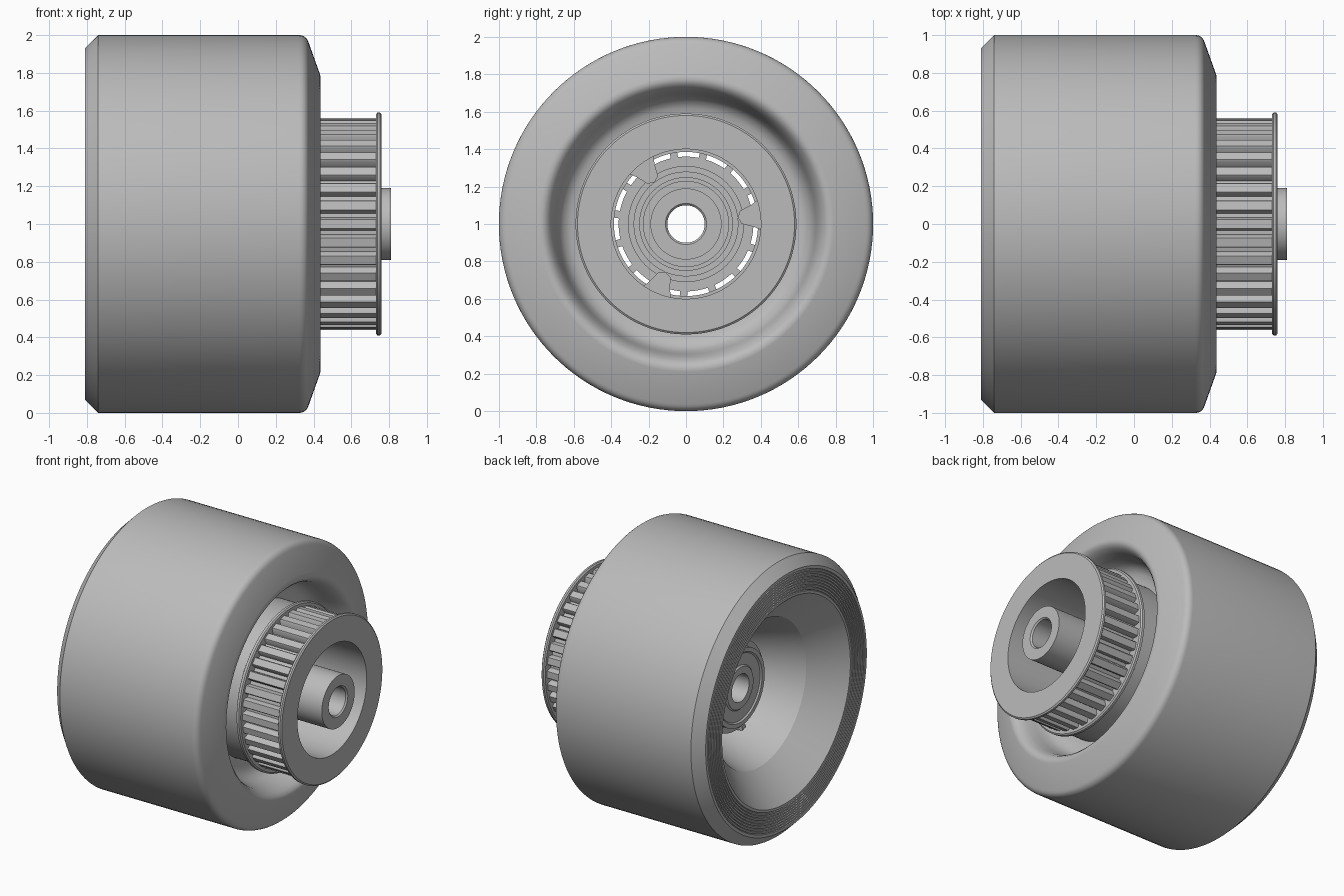
import bpy, bmesh, math
from math import cos, sin, pi, radians
from mathutils import Matrix, Vector

cube = bpy.data.objects.get("Cube")
if cube:
    bpy.data.objects.remove(cube, do_unlink=True)

GREY = (0.5, 0.5, 0.5, 1)
grey = bpy.data.materials.new("neutral grey")
grey.use_nodes = True
grey.diffuse_color = GREY
grey.node_tree.nodes["Principled BSDF"].inputs["Base Color"].default_value = GREY


def finish(bm, name, smooth=30):
    bmesh.ops.recalc_face_normals(bm, faces=bm.faces)
    mesh = bpy.data.meshes.new(name)
    bm.to_mesh(mesh)
    bm.free()
    mesh.materials.append(grey)
    obj = bpy.data.objects.new(name, mesh)
    obj.location.z = 1
    bpy.context.collection.objects.link(obj)
    bpy.ops.object.select_all(action='DESELECT')
    obj.select_set(True)
    bpy.context.view_layer.objects.active = obj
    bpy.ops.object.shade_smooth_by_angle(angle=radians(smooth))
    return obj


def lathe(name, profile, segments=128):
    """Turn a closed (x, radius) profile around the x axis."""
    bm = bmesh.new()
    rings = [[bm.verts.new((x, r * cos(2 * pi * i / segments), r * sin(2 * pi * i / segments)))
              for x, r in profile] for i in range(segments)]
    n = len(profile)
    for i in range(segments):
        a, b = rings[i], rings[(i + 1) % segments]
        for j in range(n):
            k = (j + 1) % n
            bm.faces.new((a[j], a[k], b[k], b[j]))
    return finish(bm, name)


def prisms(name, outline, x0, x1, count, start=0, tip=1.0):
    """Repeat an (across, radius) outline, drawn out along x, around the axis."""
    bm = bmesh.new()
    for i in range(count):
        turn = Matrix.Rotation(start + 2 * pi * i / count, 3, 'X')
        ends = [[bm.verts.new(turn @ Vector((x, r, t * s))) for t, r in outline]
                for x, s in ((x0, tip), (x1, 1))]
        bm.faces.new(ends[0])
        bm.faces.new(ends[1])
        n = len(outline)
        for j in range(n):
            k = (j + 1) % n
            bm.faces.new((ends[0][j], ends[0][k], ends[1][k], ends[1][j]))
    return finish(bm, name)


# Tyre: rounded front lip, chamfered back edge, finely grooved back face
grooves = []
for i in range(9):
    r = 0.91 - i * 0.018
    grooves += [(-0.81, r), (-0.804, r - 0.004), (-0.81, r - 0.008)]
corner = [(0.325 + 0.05 * sin(a), 0.95 + 0.05 * cos(a))
          for a in (radians(d) for d in range(0, 76, 15))]
lathe("tyre", [(-0.81, 0.93), (-0.74, 1.0)] + corner + [
    (0.435, 0.79), (0.437, 0.77), (0.43, 0.75), (0.41, 0.73), (0.37, 0.71),
    (0.31, 0.695), (0.25, 0.68), (0.21, 0.655), (0.19, 0.62), (0.18, 0.57),
    (0.18, 0.43), (-0.2, 0.43), (-0.6, 0.53), (-0.81, 0.74)] + grooves[::-1])

# Core: flared wall, bearing housing and thin spokes leaving open slots
lathe("core_wall", [(-0.6, 0.53), (-0.2, 0.39), (0.18, 0.385), (0.18, 0.45), (-0.2, 0.45)])
lathe("bearing_housing", [(-0.4, 0.29), (-0.4, 0.32), (-0.12, 0.36), (0.0, 0.36),
                          (0.0, 0.31), (0.06, 0.31), (0.06, 0.1), (-0.4, 0.1)])
prisms("core_spokes", [(-0.02, 0.33), (0.02, 0.33), (0.02, 0.4), (-0.02, 0.4)],
       -0.2, 0.0, 15, radians(4))

# Back bearing with raised inner and outer races
lathe("back_bearing", [(-0.44, 0.1), (-0.44, 0.15), (-0.43, 0.16), (-0.43, 0.24),
                       (-0.44, 0.25), (-0.44, 0.28), (-0.38, 0.28), (-0.38, 0.1)])

# Front bearing, stepped, with the long spacer tube
lathe("front_bearing", [(0.06, 0.1), (0.06, 0.28), (0.09, 0.28), (0.09, 0.25),
                        (0.11, 0.25), (0.11, 0.23), (0.13, 0.23), (0.13, 0.1)])
lathe("spacer_tube", [(0.1, 0.1), (0.1, 0.19), (0.81, 0.19), (0.81, 0.11), (0.8, 0.1)])

# Pulley: drum, belt teeth and two flanges
lathe("pulley_drum", [(0.18, 0.4), (0.18, 0.55), (0.4, 0.55), (0.4, 0.515),
                      (0.74, 0.515), (0.74, 0.4)])
prisms("pulley_teeth", [(-0.034, 0.505), (0.034, 0.505), (0.03, 0.55),
                        (0.024, 0.56), (-0.024, 0.56), (-0.03, 0.55)],
       0.42, 0.735, 36)
lathe("front_flange", [(0.73, 0.4), (0.73, 0.58), (0.738, 0.59), (0.752, 0.59),
                       (0.76, 0.58), (0.76, 0.4)])
lathe("rear_flange", [(0.395, 0.4), (0.395, 0.58), (0.402, 0.59), (0.42, 0.59),
                      (0.428, 0.58), (0.428, 0.4)])

# Three tapered prongs locking the pulley into the core
prisms("pulley_prongs", [(-0.09, 0.41), (-0.06, 0.36), (-0.035, 0.295), (0.0, 0.28),
                         (0.035, 0.295), (0.06, 0.36), (0.09, 0.41)],
       -0.36, 0.19, 3, radians(7), tip=0.25)
